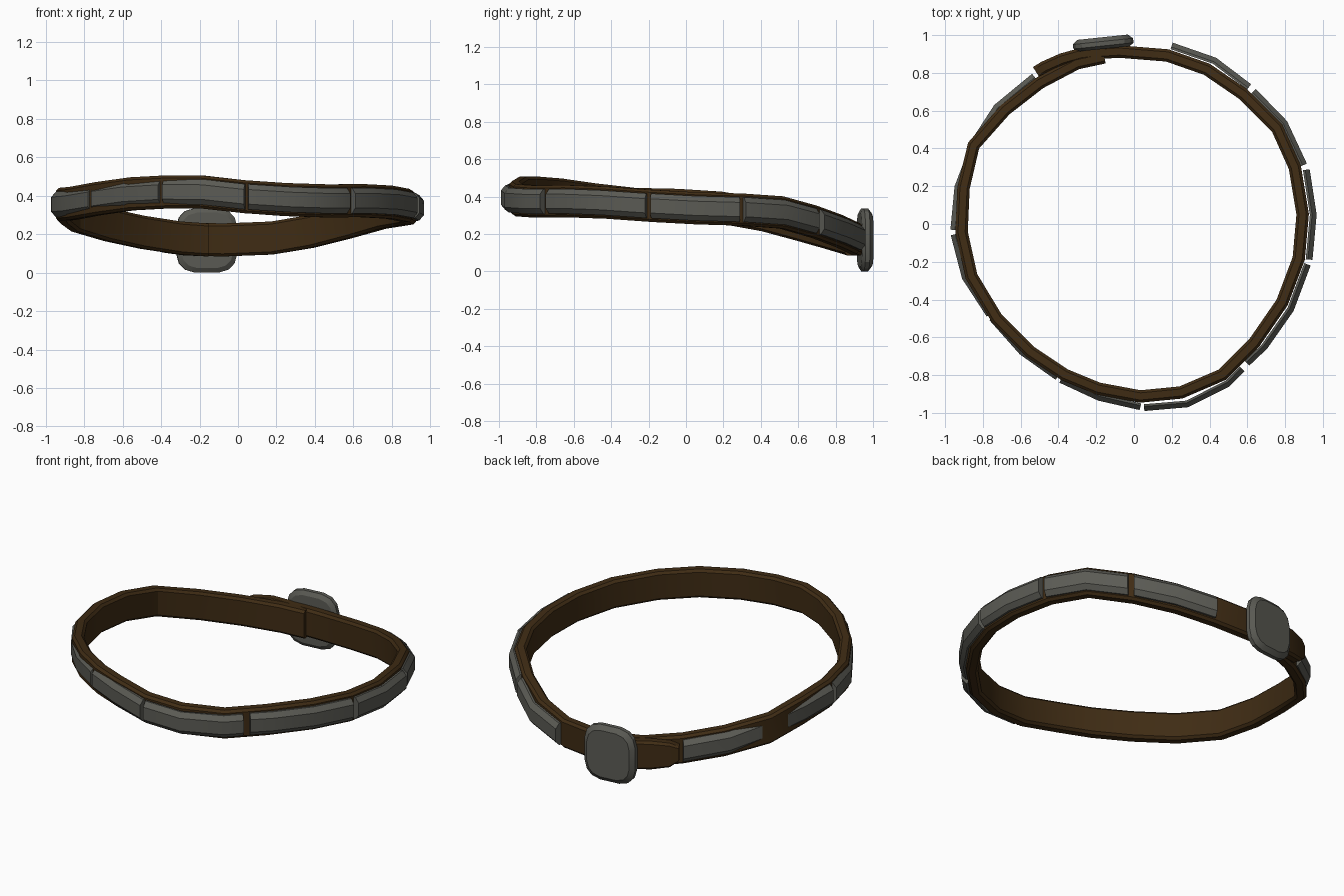
import bpy, bmesh, math
from mathutils import Vector

if "Cube" in bpy.data.objects:
    bpy.data.objects.remove(bpy.data.objects["Cube"])


def material(name, colour):
    m = bpy.data.materials.new(name)
    m.diffuse_color = (*colour, 1)
    m.use_nodes = True
    m.node_tree.nodes["Principled BSDF"].inputs["Base Color"].default_value = m.diffuse_color
    return m


leather = material("brown leather", (0.050, 0.025, 0.007))
metal = material("grey metal", (0.105, 0.105, 0.090))


def finish(bm, name, mat):
    bmesh.ops.recalc_face_normals(bm, faces=bm.faces[:])
    mesh = bpy.data.meshes.new(name)
    bm.to_mesh(mesh)
    bm.free()
    mesh.materials.append(mat)
    ob = bpy.data.objects.new(name, mesh)
    bpy.context.collection.objects.link(ob)
    bpy.ops.object.select_all(action='DESELECT')
    ob.select_set(True)
    bpy.context.view_layer.objects.active = ob
    bpy.ops.object.shade_smooth_by_angle(angle=math.radians(28))
    return ob


def sweep(name, path, section, mat, taper=None):
    """Sweep an (outward, height) section along a counter-clockwise path."""
    bm = bmesh.new()
    rings = []
    for i, p in enumerate(path):
        a, b = path[max(i - 1, 0)], path[min(i + 1, len(path) - 1)]
        t = Vector((b.x - a.x, b.y - a.y, 0)).normalized()
        n = Vector((t.y, -t.x, 0))
        s = taper.get(i, 1) if taper else 1
        rings.append([bm.verts.new(p + n * o + Vector((0, 0, h * s))) for o, h in section])
    k = len(section)
    for r, q in zip(rings, rings[1:]):
        for j in range(k):
            bm.faces.new((r[j], r[(j + 1) % k], q[(j + 1) % k], q[j]))
    bm.faces.new(rings[0])
    bm.faces.new(rings[-1][::-1])
    return finish(bm, name, mat)


# Strap: inner-edge path with mid height, overlapping itself at the back
strap_path = [Vector(p) for p in (
    (-.15, .85, .17), (-.29, .82, .18), (-.48, .72, .21), (-.66, .58, .25), (-.82, .40, .30),
    (-.87, .185, .34), (-.88, -.04, .355), (-.83, -.265, .36), (-.70, -.48, .385),
    (-.53, -.65, .41), (-.35, -.77, .42), (-.18, -.84, .42), (.035, -.88, .395),
    (.24, -.86, .38), (.45, -.77, .373), (.61, -.61, .375), (.755, -.40, .367),
    (.84, -.175, .35), (.86, .05, .337), (.82, .29, .33), (.73, .49, .315), (.56, .66, .265),
    (.37, .79, .215), (.17, .86, .18), (-.08, .88, .17), (-.27, .868, .175),
    (-.37, .84, .19), (-.46, .80, .20), (-.50, .775, .21))]
W, T, C = .086, .066, .014
strap_section = [(0, -W + C), (C, -W), (T - C, -W), (T, -W + C),
                 (T, W - C), (T - C, W), (C, W), (0, W - C)]
sweep("strap", strap_path, strap_section, leather, {27: .85, 28: .5})


def strap_height(x, y):
    """Mid height of the strap nearest to a point."""
    best = (9, 0)
    for a, b in zip(strap_path[:25], strap_path[1:25]):
        d = (b - a).xy
        f = min(1, max(0, (Vector((x, y)) - a.xy).dot(d) / d.length_squared))
        q = a.lerp(b, f)
        best = min(best, ((q.xy - Vector((x, y))).length, q.z))
    return best[1]


# Metal plates: outer-edge points of each curved plate
plates = [
    [(-.54, .795), (-.74, .63), (-.86, .445)],
    [(-.87, .41), (-.95, .20), (-.972, -.03)],
    [(-.97, -.06), (-.91, -.29), (-.78, -.49)],
    [(-.765, -.51), (-.605, -.69), (-.415, -.825)],
    [(-.395, -.84), (-.19, -.935), (.03, -.985)],
    [(.055, -.99), (.285, -.97), (.505, -.86), (.585, -.78)],
    [(.61, -.75), (.705, -.66), (.845, -.46), (.935, -.22)],
    [(.945, -.19), (.967, .05), (.93, .29)],
    [(.915, .32), (.81, .545), (.645, .715)],
    [(.62, .74), (.435, .88), (.205, .96)]]
plate_section = [(-.036, -.066), (-.024, -.066), (0, -.038), (0, .038), (-.024, .066), (-.036, .066)]
for i, pts in enumerate(plates):
    path = [Vector((x, y, strap_height(x, y))) for x, y in pts]
    sweep(f"plate_{i + 1}", path, plate_section, metal)

# Buckle: rounded-square slab with chamfered rims, turned slightly to the left
bm = bmesh.new()
ang = math.radians(6)
across, out = Vector((math.cos(ang), math.sin(ang), 0)), Vector((-math.sin(ang), math.cos(ang), 0))
rings = []
for depth, scale in ((-.028, .86), (-.012, 1), (.012, 1), (.034, .84)):
    ring = []
    for k in range(16):
        a = 2 * math.pi * (k + .5) / 16
        c, s = math.cos(a), math.sin(a)
        u = math.copysign(abs(c) ** .6, c) * .162 * scale
        v = math.copysign(abs(s) ** .6, s) * .170 * scale
        ring.append(bm.verts.new(Vector((-.163, .955, .168)) + across * u + out * depth + Vector((0, 0, v))))
    rings.append(ring)
for r, q in zip(rings, rings[1:]):
    for j in range(16):
        bm.faces.new((r[j], r[(j + 1) % 16], q[(j + 1) % 16], q[j]))
bm.faces.new(rings[0])
bm.faces.new(rings[-1])
finish(bm, "buckle", metal)
